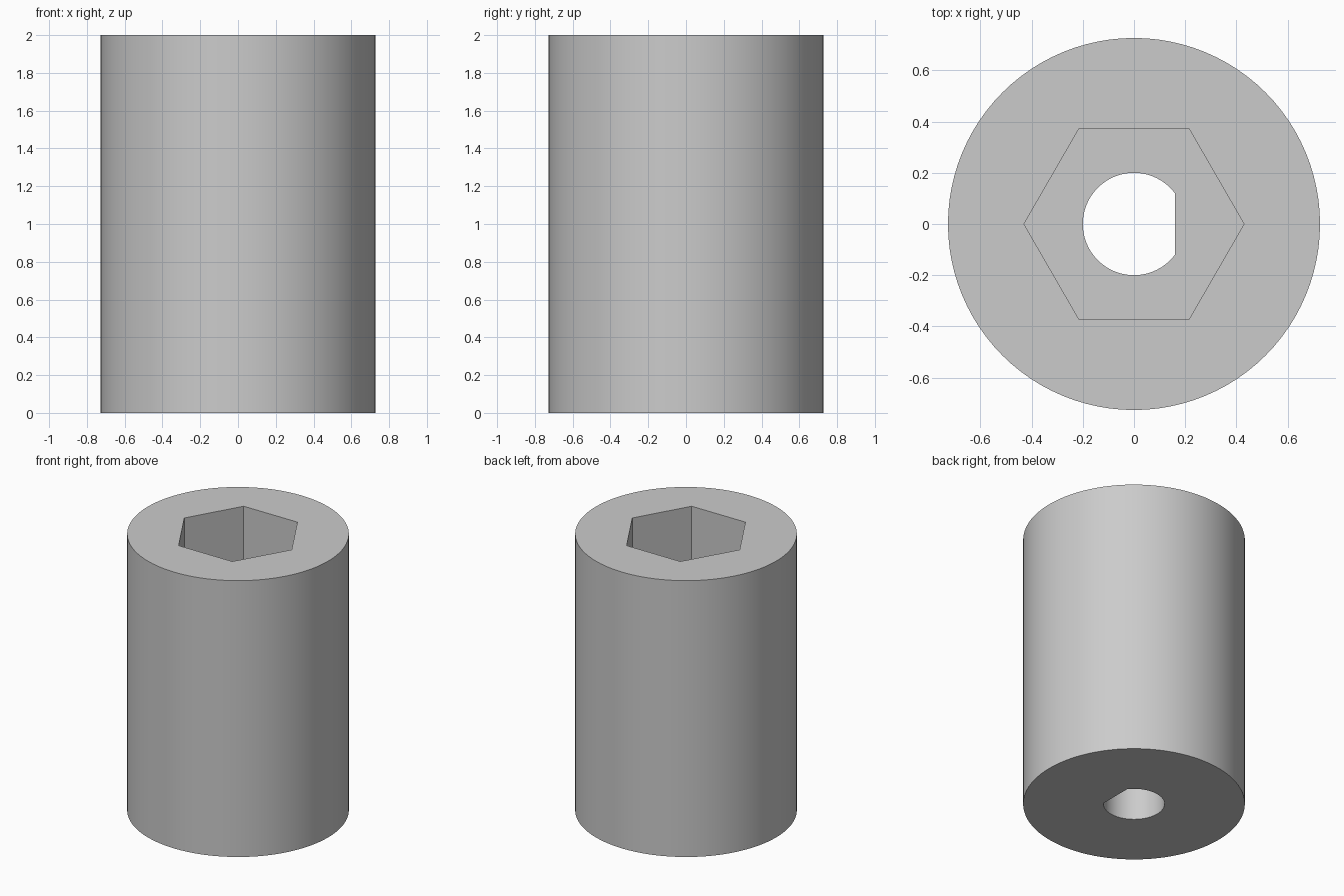
import bpy
import bmesh
from math import acos, cos, sin, tau

default_cube = bpy.data.objects.get("Cube")
if default_cube:
    bpy.data.objects.remove(default_cube, do_unlink=True)

HEIGHT = 2.0
BODY_RADIUS = 0.727
HEX_RADIUS = 0.43
SOCKET_FLOOR = 1.0
BORE_RADIUS = 0.2
BORE_FLAT_X = 0.16

grey = bpy.data.materials.new("plain grey")
grey.use_nodes = True
colour = (0.6, 0.6, 0.6, 1.0)
grey.diffuse_color = colour
grey.node_tree.nodes["Principled BSDF"].inputs["Base Color"].default_value = colour


def arc(radius, count, start=0.0, sweep=tau, closed=True):
    steps = count if closed else count - 1
    angles = [start + sweep * i / steps for i in range(count)]
    return [(radius * cos(a), radius * sin(a)) for a in angles]


def prism(name, profile, bottom, top):
    """Extrude a flat outline between two heights."""
    bm = bmesh.new()
    base = bm.faces.new([bm.verts.new((x, y, bottom)) for x, y in profile])
    extruded = bmesh.ops.extrude_face_region(bm, geom=[base], use_keep_orig=True)
    moved = [v for v in extruded["geom"] if isinstance(v, bmesh.types.BMVert)]
    bmesh.ops.translate(bm, verts=moved, vec=(0, 0, top - bottom))
    bmesh.ops.recalc_face_normals(bm, faces=bm.faces)
    mesh = bpy.data.meshes.new(name)
    bm.to_mesh(mesh)
    bm.free()
    mesh.materials.append(grey)
    obj = bpy.data.objects.new(name, mesh)
    bpy.context.collection.objects.link(obj)
    return obj


# Round coupler body
body = prism("coupler_body", arc(BODY_RADIUS, 96), 0, HEIGHT)

# Hexagonal socket in the top, D-shaped shaft bore through the bottom
flat_angle = acos(BORE_FLAT_X / BORE_RADIUS)
bore_outline = arc(BORE_RADIUS, 64, flat_angle, tau - 2 * flat_angle, closed=False)
cutters = [
    prism("hex_socket_cutter", arc(HEX_RADIUS, 6), SOCKET_FLOOR, HEIGHT + 0.1),
    prism("shaft_bore_cutter", bore_outline, -0.1, SOCKET_FLOOR + 0.1),
]

bpy.ops.object.select_all(action="DESELECT")
body.select_set(True)
bpy.context.view_layer.objects.active = body
for cutter in cutters:
    cutter.hide_render = True
    cut = body.modifiers.new(cutter.name, "BOOLEAN")
    cut.operation = "DIFFERENCE"
    cut.solver = "EXACT"
    cut.object = cutter
    bpy.ops.object.modifier_apply(modifier=cut.name)
    bpy.data.objects.remove(cutter, do_unlink=True)

# Smooth round walls, crisp rims and hexagon corners
bpy.ops.object.shade_smooth_by_angle(angle=0.5)
